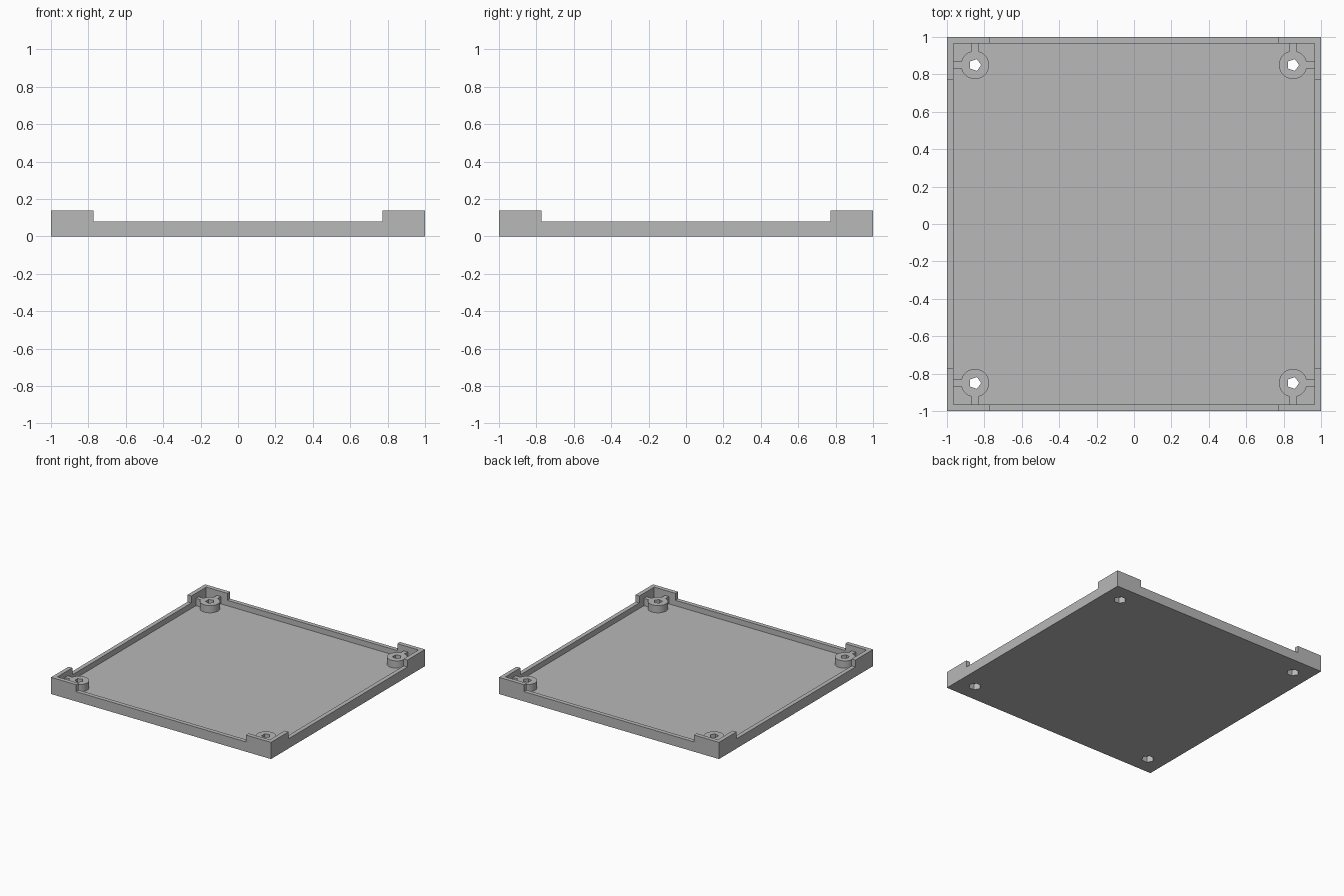
import bpy
import bmesh
from mathutils import Matrix, Vector

default = bpy.data.objects.get("Cube")
if default:
    bpy.data.objects.remove(default, do_unlink=True)

# Main dimensions
WALL, FLOOR = 0.035, 0.035
LOW, HIGH = 0.08, 0.137          # side wall and corner heights
NOTCH = 0.772                    # half length of the lowered side walls
POST, POST_R, POST_TOP = 0.85, 0.075, 0.095
RIB = 0.018                      # half width of a rib
INNER = 1 - WALL

grey = bpy.data.materials.new("plain grey")
grey.use_nodes = True
grey.diffuse_color = (0.48, 0.48, 0.48, 1)
grey.node_tree.nodes["Principled BSDF"].inputs["Base Color"].default_value = grey.diffuse_color


def make_object(name, bm):
    mesh = bpy.data.meshes.new(name)
    bm.to_mesh(mesh)
    bm.free()
    mesh.materials.append(grey)
    obj = bpy.data.objects.new(name, mesh)
    bpy.context.collection.objects.link(obj)
    return obj


def box(name, low, high):
    low, high = Vector(low), Vector(high)
    bm = bmesh.new()
    matrix = Matrix.Translation((low + high) / 2) @ Matrix.Diagonal((*(high - low), 1))
    bmesh.ops.create_cube(bm, size=1, matrix=matrix)
    return make_object(name, bm)


def prism(name, sides, radius, x, y, bottom, top):
    """Upright prism with its first corner pointing to +x."""
    bm = bmesh.new()
    ring = [bm.verts.new(Matrix.Rotation(6.2831853 * i / sides, 3, "Z") @ Vector((radius, 0, 0))
                         + Vector((x, y, bottom))) for i in range(sides)]
    base = bm.faces.new(ring)
    side = bmesh.ops.extrude_face_region(bm, geom=[base])["geom"]
    moved = [v for v in side if isinstance(v, bmesh.types.BMVert)]
    bmesh.ops.translate(bm, verts=moved, vec=(0, 0, top - bottom))
    bmesh.ops.recalc_face_normals(bm, faces=bm.faces)
    return make_object(name, bm)


def combine(target, tool, operation):
    """Apply a boolean and remove the tool object."""
    tool.hide_render = True
    mod = target.modifiers.new("combine", "BOOLEAN")
    mod.operation, mod.solver, mod.object = operation, "EXACT", tool
    bpy.context.view_layer.update()
    result = bpy.data.meshes.new_from_object(
        target.evaluated_get(bpy.context.evaluated_depsgraph_get()))
    target.modifiers.clear()
    target.data = result
    bpy.data.objects.remove(tool, do_unlink=True)


def drill(target, x, y):
    """Five-sided screw hole above a six-sided nut pocket."""
    combine(target, prism("screw_hole", 5, 0.033, x, y, -0.1, 0.3), "DIFFERENCE")
    combine(target, prism("nut_pocket", 6, 0.048, x, y, -0.1, 0.05), "DIFFERENCE")


# Tray with raised corners
tray = box("tray", (-1, -1, 0), (1, 1, HIGH))
combine(tray, box("cavity", (-INNER, -INNER, FLOOR), (INNER, INNER, 1)), "DIFFERENCE")
combine(tray, box("side_notch", (-2, -NOTCH, LOW), (2, NOTCH, 1)), "DIFFERENCE")
combine(tray, box("end_notch", (-NOTCH, -2, LOW), (NOTCH, 2, 1)), "DIFFERENCE")

# Screw posts, each braced to its two nearest walls
for sx, side in ((-1, "right"), (1, "left")):
    for sy, end in ((-1, "front"), (1, "back")):
        x, y = sx * POST, sy * POST
        post = prism(f"{end}_{side}_post", 48, POST_R, x, y, 0.02, POST_TOP)
        for axis, sign in ((0, sx), (1, sy)):
            low = Vector((x - RIB, y - RIB, 0.02))
            high = Vector((x + RIB, y + RIB, POST_TOP))
            ends = sorted((sign * (POST + POST_R - 0.006), sign * (INNER + 0.01)))
            low[axis], high[axis] = ends
            combine(post, box("rib", low, high), "UNION")
        drill(post, x, y)
        drill(tray, x, y)
